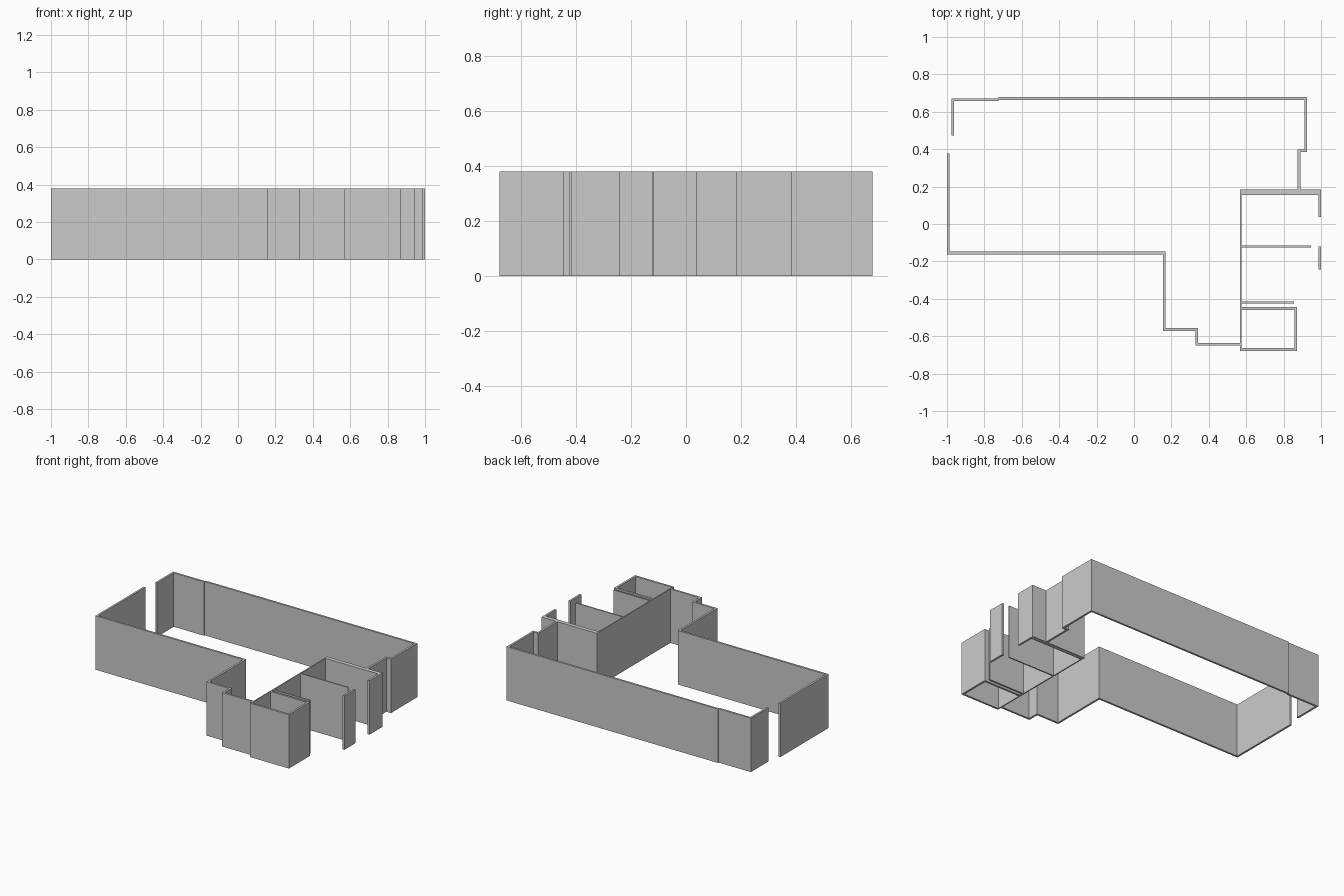
import bpy, bmesh
from mathutils import Vector

if "Cube" in bpy.data.objects:
    bpy.data.objects.remove(bpy.data.objects["Cube"])

H = 0.38    # wall height
T = 0.014   # outer wall thickness

grey = bpy.data.materials.new("wall grey")
grey.diffuse_color = (0.6, 0.6, 0.6, 1)
grey.use_nodes = True
grey.node_tree.nodes["Principled BSDF"].inputs["Base Color"].default_value = grey.diffuse_color


def wall(name, path, t=T):
    """Mitred wall of thickness t along a centre-line path."""
    pts = [Vector(p) for p in path]
    dirs = [(b - a).normalized() for a, b in zip(pts, pts[1:])]
    bm = bmesh.new()
    rings = []
    for i, p in enumerate(pts):
        d0, d1 = dirs[max(i - 1, 0)], dirs[min(i, len(dirs) - 1)]
        n0, n1 = Vector((-d0.y, d0.x)), Vector((-d1.y, d1.x))
        off = (n0 + n1) / (1 + n0.dot(n1)) * t / 2
        l, r = p + off, p - off
        rings.append([bm.verts.new((q.x, q.y, z))
                      for q, z in ((l, 0), (r, 0), (r, H), (l, H))])
    for a, b in zip(rings, rings[1:]):
        for k in range(4):
            bm.faces.new((a[k], a[(k + 1) % 4], b[(k + 1) % 4], b[k]))
    bm.faces.new(rings[0])
    bm.faces.new(rings[-1][::-1])
    bmesh.ops.recalc_face_normals(bm, faces=bm.faces)
    me = bpy.data.meshes.new(name)
    bm.to_mesh(me)
    bm.free()
    me.materials.append(grey)
    ob = bpy.data.objects.new(name, me)
    bpy.context.collection.objects.link(ob)


# main hall shell
wall("west_and_south_wall", [(-0.993, 0.377), (-0.993, -0.155), (0.161, -0.155),
                             (0.161, -0.564), (0.336, -0.564), (0.336, -0.642),
                             (0.567, -0.642)])
wall("northwest_corner", [(-0.969, 0.473), (-0.969, 0.664), (-0.725, 0.664)])
wall("north_and_east_wall", [(-0.725, 0.671), (0.918, 0.671), (0.918, 0.391),
                             (0.882, 0.391), (0.882, 0.184)])

# side rooms
wall("divider_wall", [(0.571, 0.155), (0.571, -0.664)], 0.008)
wall("thick_wall", [(0.567, 0.1695), (1.0, 0.1695)], 0.029)
wall("east_stub_north", [(0.993, 0.155), (0.993, 0.038)])
wall("east_stub_south", [(0.993, -0.12), (0.993, -0.242)])
wall("room_partition_north", [(0.575, -0.12), (0.945, -0.12)], 0.009)
wall("room_partition_south", [(0.575, -0.42), (0.855, -0.42)], 0.01)
wall("corner_room", [(0.567, -0.452), (0.865, -0.452), (0.865, -0.671),
                     (0.567, -0.671)])
